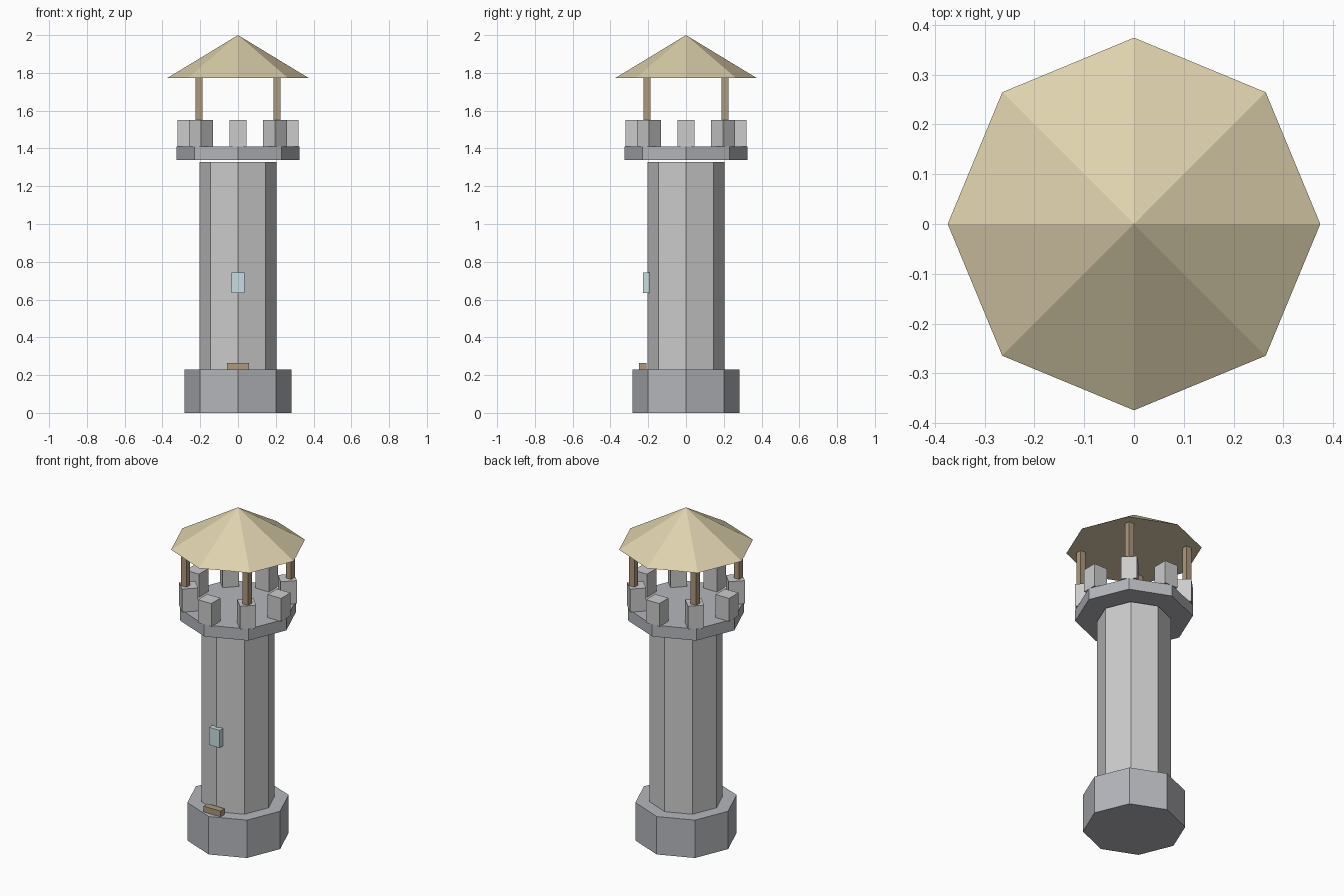
import bpy
from math import cos, sin, pi

if "Cube" in bpy.data.objects:
    bpy.data.objects.remove(bpy.data.objects["Cube"])


def paint(obj, name, rgb):
    mat = bpy.data.materials.get(name) or bpy.data.materials.new(name)
    mat.diffuse_color = (*rgb, 1)
    mat.use_nodes = True
    mat.node_tree.nodes["Principled BSDF"].inputs["Base Color"].default_value = mat.diffuse_color
    obj.data.materials.append(mat)


def octagon(name, r_bottom, r_top, z0, z1, color):
    # Eight-sided prism or cone with corners on the x and y axes
    bpy.ops.mesh.primitive_cone_add(vertices=8, radius1=r_bottom, radius2=r_top,
                                    depth=z1 - z0, location=(0, 0, (z0 + z1) / 2))
    obj = bpy.context.object
    obj.name = name
    paint(obj, *color)
    return obj


def box(name, x, y, z0, z1, width, depth, color, turn=0):
    bpy.ops.mesh.primitive_cube_add(size=1, location=(x, y, (z0 + z1) / 2),
                                    rotation=(0, 0, turn))
    obj = bpy.context.object
    obj.name = name
    obj.scale = (width, depth, z1 - z0)
    paint(obj, *color)
    return obj


DARK_STONE = ("dark_stone", (0.46, 0.47, 0.50))
STONE = ("stone", (0.56, 0.55, 0.56))
WOOD = ("wood", (0.42, 0.32, 0.21))
THATCH = ("thatch", (0.73, 0.64, 0.42))
GLASS = ("glass", (0.58, 0.73, 0.76))

# Tower body
octagon("base", 0.283, 0.283, 0, 0.23, DARK_STONE)
octagon("shaft", 0.205, 0.205, 0.23, 1.329, STONE)
octagon("platform", 0.325, 0.325, 1.34, 1.41, DARK_STONE)

# Battlements
for i in range(8):
    a = i * pi / 4
    box(f"merlon_{i + 1}", 0.276 * cos(a), 0.276 * sin(a), 1.41, 1.55,
        0.09, 0.09, STONE, a)

# Roof and its four posts
for i, (sx, sy) in enumerate([(1, 1), (-1, 1), (-1, -1), (1, -1)]):
    box(f"roof_post_{i + 1}", sx * 0.207, sy * 0.207, 1.41, 1.775, 0.036, 0.036, WOOD)
octagon("roof", 0.374, 0, 1.773, 2.0, THATCH)

# Door and window on the front
box("door", 0, -0.229, 0.02, 0.265, 0.114, 0.04, WOOD)
box("window", 0, -0.211, 0.635, 0.742, 0.07, 0.034, GLASS)
